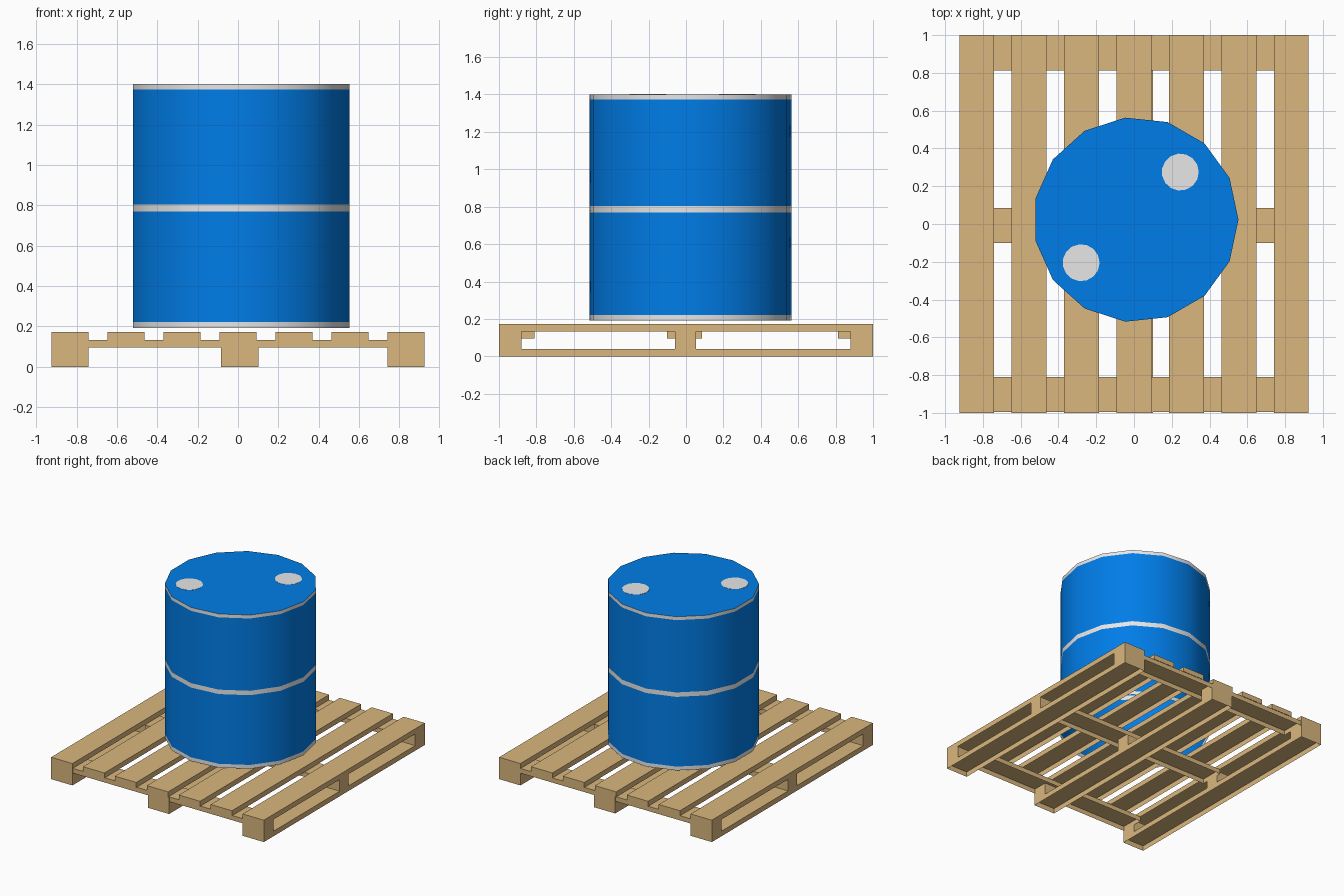
import bpy, bmesh, math

if "Cube" in bpy.data.objects:
    bpy.data.objects.remove(bpy.data.objects["Cube"])


def material(name, rgb):
    m = bpy.data.materials.new(name)
    m.diffuse_color = (*rgb, 1)
    m.use_nodes = True
    m.node_tree.nodes["Principled BSDF"].inputs["Base Color"].default_value = m.diffuse_color
    return m


WOOD = material("pale_wood", (0.70, 0.475, 0.21))
BLUE = material("drum_blue", (0.0, 0.213, 0.84))
GREY = material("light_grey", (0.81, 0.81, 0.81))


def finish(name, bm, mats):
    me = bpy.data.meshes.new(name)
    bm.to_mesh(me)
    bm.free()
    for m in mats:
        me.materials.append(m)
    ob = bpy.data.objects.new(name, me)
    bpy.context.collection.objects.link(ob)
    return ob


def box(name, x0, x1, y0, y1, z0, z1):
    """Board with an open underside."""
    bm = bmesh.new()
    bmesh.ops.create_cube(bm, size=1)
    bm.normal_update()
    under = [f for f in bm.faces if f.normal.z < -0.5]
    bmesh.ops.delete(bm, geom=under, context='FACES_ONLY')
    for v in bm.verts:
        v.co = (x1 if v.co.x > 0 else x0, y1 if v.co.y > 0 else y0,
                z1 if v.co.z > 0 else z0)
    return finish(name, bm, [WOOD])


def ring(bm, cx, cy, r, z, n=15):
    return [bm.verts.new((cx + r * math.cos(2 * math.pi * i / n),
                          cy + r * math.sin(2 * math.pi * i / n), z)) for i in range(n)]


def stack(name, cx, cy, r, heights, mats, grey_bands=()):
    """Prism, open below, one ring per height; chosen bands use material 1."""
    bm = bmesh.new()
    rings = [ring(bm, cx, cy, r, z) for z in heights]
    n = len(rings[0])
    for k, (a, b) in enumerate(zip(rings, rings[1:])):
        for i in range(n):
            f = bm.faces.new((a[i], a[(i + 1) % n], b[(i + 1) % n], b[i]))
            f.material_index = 1 if k in grey_bands else 0
    bm.faces.new(rings[-1])
    return finish(name, bm, mats)


# Pallet: seven deck boards along y
W, H = 0.925, 0.0925
for i in range(7):
    x = (i - 3) * (W - H) / 3
    box(f"deck_board_{i + 1}", x - H, x + H, -1, 1, 0.132, 0.172)

# Pallet: three cross boards under the deck, set in from the sides
for i, y in enumerate((-0.902, -0.008, 0.905)):
    box(f"cross_board_{i + 1}", -0.74, 0.74, y - H, y + H, 0.095, 0.132)

# Pallet: three bottom runners, each with three spacer blocks
for i, x in enumerate((-W + H, 0.008, W - H)):
    box(f"bottom_runner_{i + 1}", x - H, x + H, -1, 1, 0, 0.04)
    for j, (y0, y1) in enumerate(((-1, -0.88), (-0.058, 0.053), (0.88, 1))):
        box(f"spacer_block_{i + 1}_{j + 1}", x - H, x + H, y0, y1, 0.04, 0.132)

# Drum: fifteen sides, grey hoops at bottom, middle and top
drum = stack("drum", 0.01, 0.023, 0.543,
             (0.192, 0.222, 0.77, 0.805, 1.373, 1.4), [BLUE, GREY], (0, 2, 4))
bpy.context.view_layer.objects.active = drum
drum.select_set(True)
bpy.ops.object.shade_smooth_by_angle(angle=math.radians(40))

# Drum: two flat bung caps on the lid
for i, (x, y) in enumerate(((0.245, 0.275), (-0.28, -0.205))):
    stack(f"bung_cap_{i + 1}", x, y, 0.098, (1.3995, 1.4015), [GREY])
